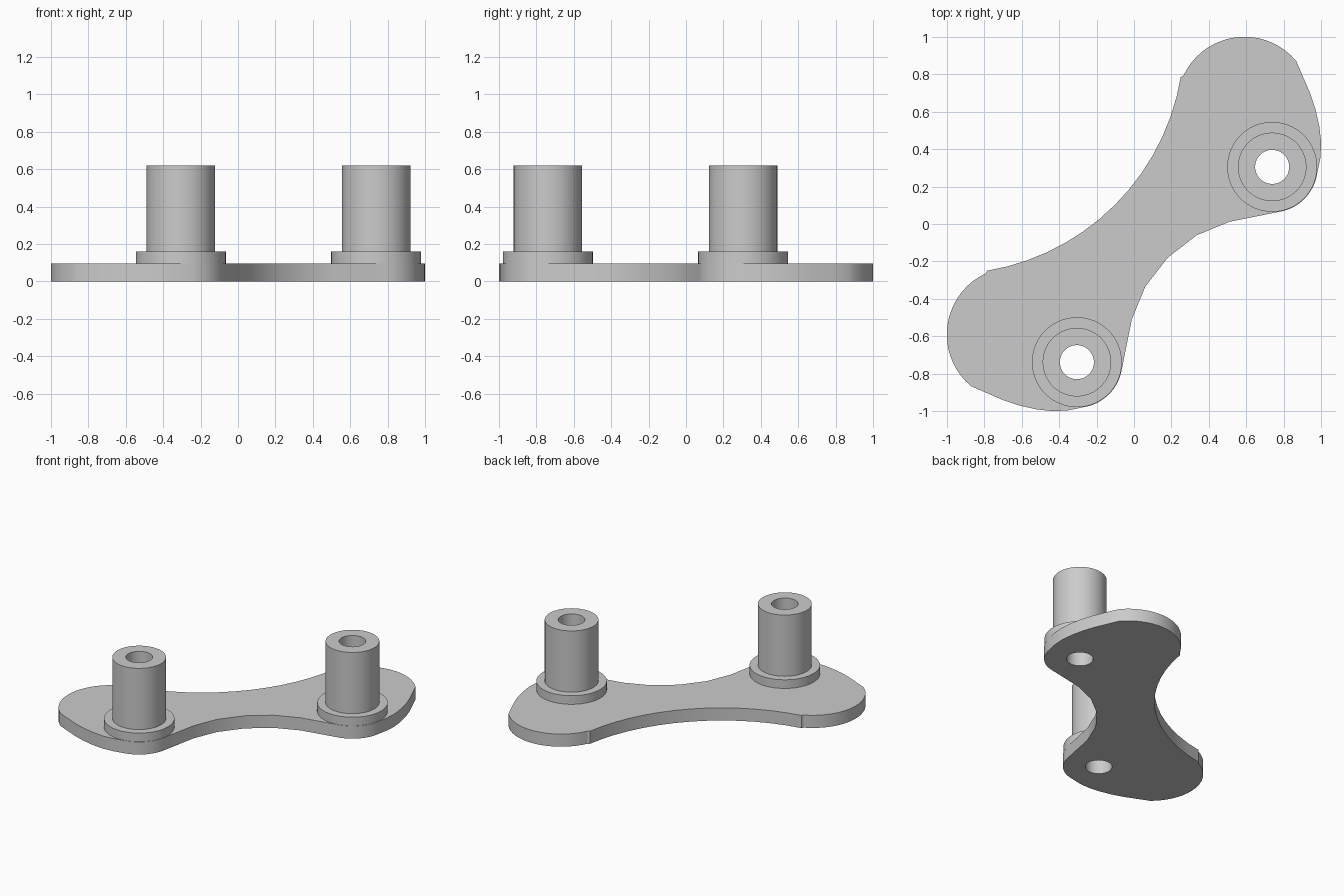
import bpy, bmesh
from math import sin, cos, radians, pi
from mathutils import Vector

if "Cube" in bpy.data.objects:
    bpy.data.objects.remove(bpy.data.objects["Cube"])

THICK, FLANGE_TOP, POST_TOP = 0.095, 0.16, 0.62
BORE_R, POST_R, FLANGE_R = 0.091, 0.183, 0.24
POSTS = [(0.738, 0.305), (-0.305, -0.738)]
SEGMENTS = 64

grey = bpy.data.materials.new("plain grey")
grey.use_nodes = True
colour = (0.6, 0.6, 0.6, 1)
grey.diffuse_color = colour
grey.node_tree.nodes["Principled BSDF"].inputs["Base Color"].default_value = colour


def arc(cx, cy, r, start, end, steps):
    """Points along an arc, angles in degrees."""
    angles = [radians(start + (end - start) * i / steps) for i in range(steps + 1)]
    return [(cx + r * cos(a), cy + r * sin(a)) for a in angles]


def finish(name, bm):
    bmesh.ops.recalc_face_normals(bm, faces=bm.faces)
    mesh = bpy.data.meshes.new(name)
    bm.to_mesh(mesh)
    bm.free()
    obj = bpy.data.objects.new(name, mesh)
    bpy.context.collection.objects.link(obj)
    mesh.materials.append(grey)
    bpy.ops.object.select_all(action="DESELECT")
    obj.select_set(True)
    bpy.context.view_layer.objects.active = obj
    bpy.ops.object.shade_smooth_by_angle(angle=radians(30))
    return obj


def add_loop(bm, points):
    verts = [bm.verts.new((x, y, 0)) for x, y in points]
    return [bm.edges.new((a, b)) for a, b in zip(verts, verts[1:] + verts[:1])]


# Half of the plate outline, clockwise from the waist to the opposite waist
waist = arc(-0.993, 0.993, 1.26, -45, -9.5, 7)
tip = arc(0.59, 0.64, 0.36, 155, 40, 18)
side = [(0.9, 0.793), (0.94, 0.7), (0.97, 0.61), (0.99, 0.52), (1.0, 0.43), (0.995, 0.35)]
corner = arc(*POSTS[0], 0.243, -8, -76, 10)
inner = [(0.51, 0.012), (0.335, -0.06), (0.18, -0.18)]
half = waist + tip + side + corner + inner

# The other half mirrors across the diagonal
outline = half + [(-y, -x) for x, y in reversed(half[1:-1])]

# Base plate with two through holes
bm = bmesh.new()
edges = add_loop(bm, outline)
for x, y in POSTS:
    edges += add_loop(bm, arc(x, y, BORE_R, 0, 360, SEGMENTS)[:-1])
bmesh.ops.triangle_fill(bm, edges=edges, use_beauty=True, use_dissolve=False)
top = bmesh.ops.extrude_face_region(bm, geom=bm.faces[:])["geom"]
bmesh.ops.translate(bm, vec=(0, 0, THICK),
                    verts=[v for v in top if isinstance(v, bmesh.types.BMVert)])
finish("base_plate", bm)

# Flanged hollow posts, revolved from one profile
profile = [(BORE_R, THICK), (FLANGE_R, THICK), (FLANGE_R, FLANGE_TOP),
           (POST_R, FLANGE_TOP), (POST_R, POST_TOP), (BORE_R, POST_TOP)]
for name, (x, y) in zip(("left_post", "right_post"), POSTS):
    bm = bmesh.new()
    ring = [bm.verts.new((r, 0, z)) for r, z in profile]
    loop = [bm.edges.new((a, b)) for a, b in zip(ring, ring[1:] + ring[:1])]
    bmesh.ops.spin(bm, geom=ring + loop, cent=(0, 0, 0), axis=(0, 0, 1),
                   angle=2 * pi, steps=SEGMENTS, use_merge=True)
    bmesh.ops.remove_doubles(bm, verts=bm.verts, dist=0.0001)
    post = finish(name, bm)
    post.location = Vector((x, y, 0))
